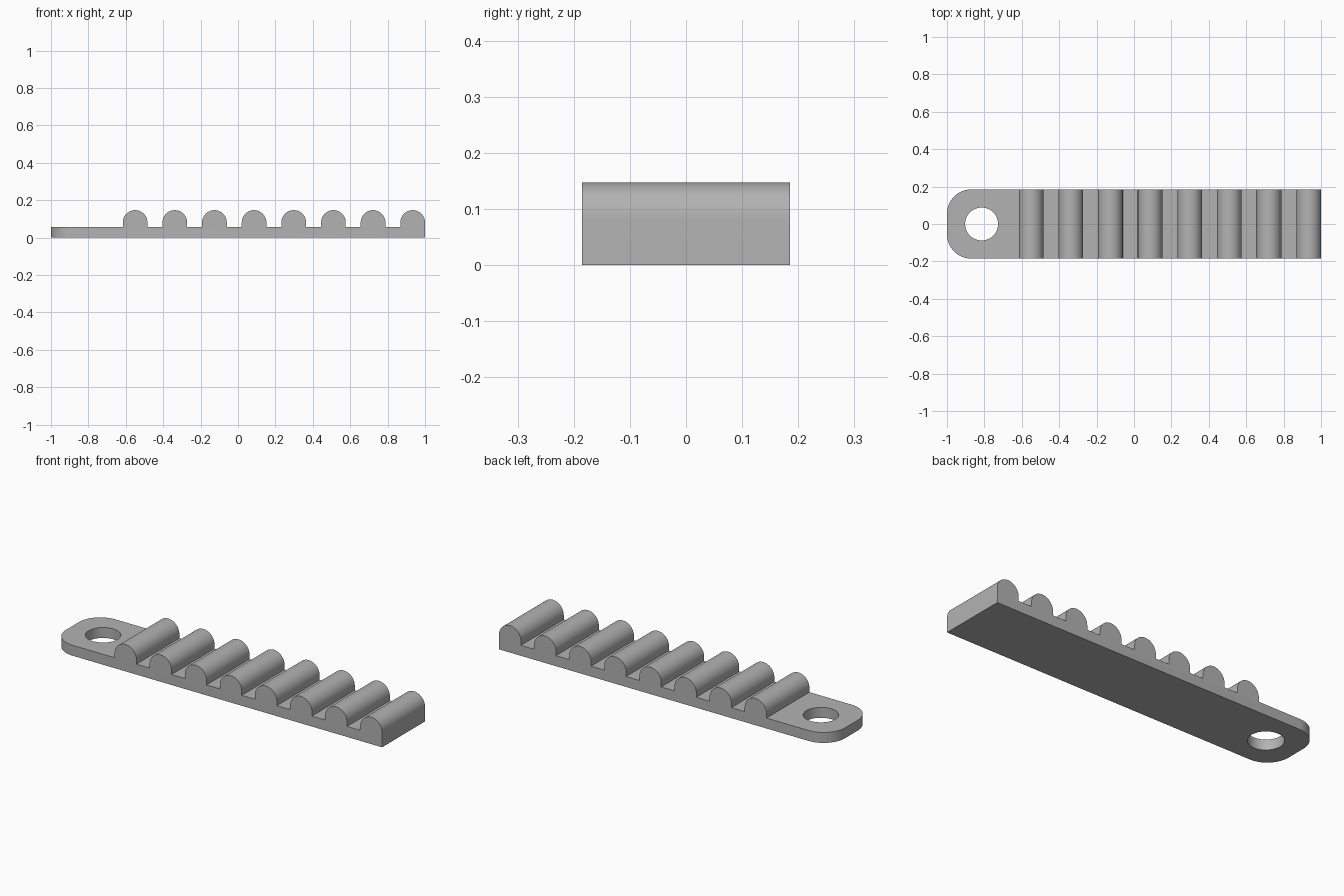
import bpy, bmesh, math

if "Cube" in bpy.data.objects:
    bpy.data.objects.remove(bpy.data.objects["Cube"], do_unlink=True)

HALF_WIDTH, PLATE_TOP = 0.185, 0.057
TEETH, PITCH, TOOTH_R, CAP_Z = 8, 0.212, 0.066, 0.081
CORNER_R, HOLE_X, HOLE_R = 0.13, -0.815, 0.088

# Grey material
grey = bpy.data.materials.new("grey")
grey.use_nodes = True
colour = (0.45, 0.45, 0.45, 1)
grey.diffuse_color = colour
grey.node_tree.nodes["Principled BSDF"].inputs["Base Color"].default_value = colour

# Side profile: flat mounting tab, then a row of round-topped teeth
profile = [(-1, 0), (-1, PLATE_TOP)]
for i in range(TEETH):
    x = 1 - TOOTH_R - (TEETH - 1 - i) * PITCH
    profile.append((x - TOOTH_R, PLATE_TOP))
    for k in range(25):
        a = math.pi * (1 - k / 24)
        profile.append((x + TOOTH_R * math.cos(a), CAP_Z + TOOTH_R * math.sin(a)))
    if i < TEETH - 1:
        profile.append((x + TOOTH_R, PLATE_TOP))
profile.append((1, 0))

# Extrude the profile across the width
bm = bmesh.new()
side = bm.faces.new([bm.verts.new((x, -HALF_WIDTH, z)) for x, z in profile])
ext = bmesh.ops.extrude_face_region(bm, geom=[side])
moved = [g for g in ext["geom"] if isinstance(g, bmesh.types.BMVert)]
bmesh.ops.translate(bm, verts=moved, vec=(0, 2 * HALF_WIDTH, 0))

# Round the two upright corners of the tab
corners = [e for e in bm.edges
           if all(v.co.x < -0.99 for v in e.verts)
           and abs(e.verts[0].co.y - e.verts[1].co.y) < 0.001]
bmesh.ops.bevel(bm, geom=corners, offset=CORNER_R, offset_type='OFFSET',
                segments=14, profile=0.5, affect='EDGES')
bmesh.ops.recalc_face_normals(bm, faces=bm.faces)
mesh = bpy.data.meshes.new("toothed_strip")
bm.to_mesh(mesh)
bm.free()
mesh.materials.append(grey)
strip = bpy.data.objects.new("toothed_strip", mesh)
bpy.context.collection.objects.link(strip)

# Drill the mounting hole
bpy.ops.mesh.primitive_cylinder_add(vertices=64, radius=HOLE_R, depth=0.4,
                                    location=(HOLE_X, 0, 0))
cutter = bpy.context.object
cutter.name = "hole_cutter"
cutter.hide_render = True
cutter.data.materials.append(grey)
drill = strip.modifiers.new("mounting_hole", 'BOOLEAN')
drill.operation = 'DIFFERENCE'
drill.solver = 'EXACT'
drill.object = cutter

bpy.ops.object.select_all(action='DESELECT')
strip.select_set(True)
bpy.context.view_layer.objects.active = strip
bpy.ops.object.modifier_apply(modifier=drill.name)
bpy.data.objects.remove(cutter, do_unlink=True)
bpy.ops.object.shade_smooth_by_angle(angle=math.radians(30))
